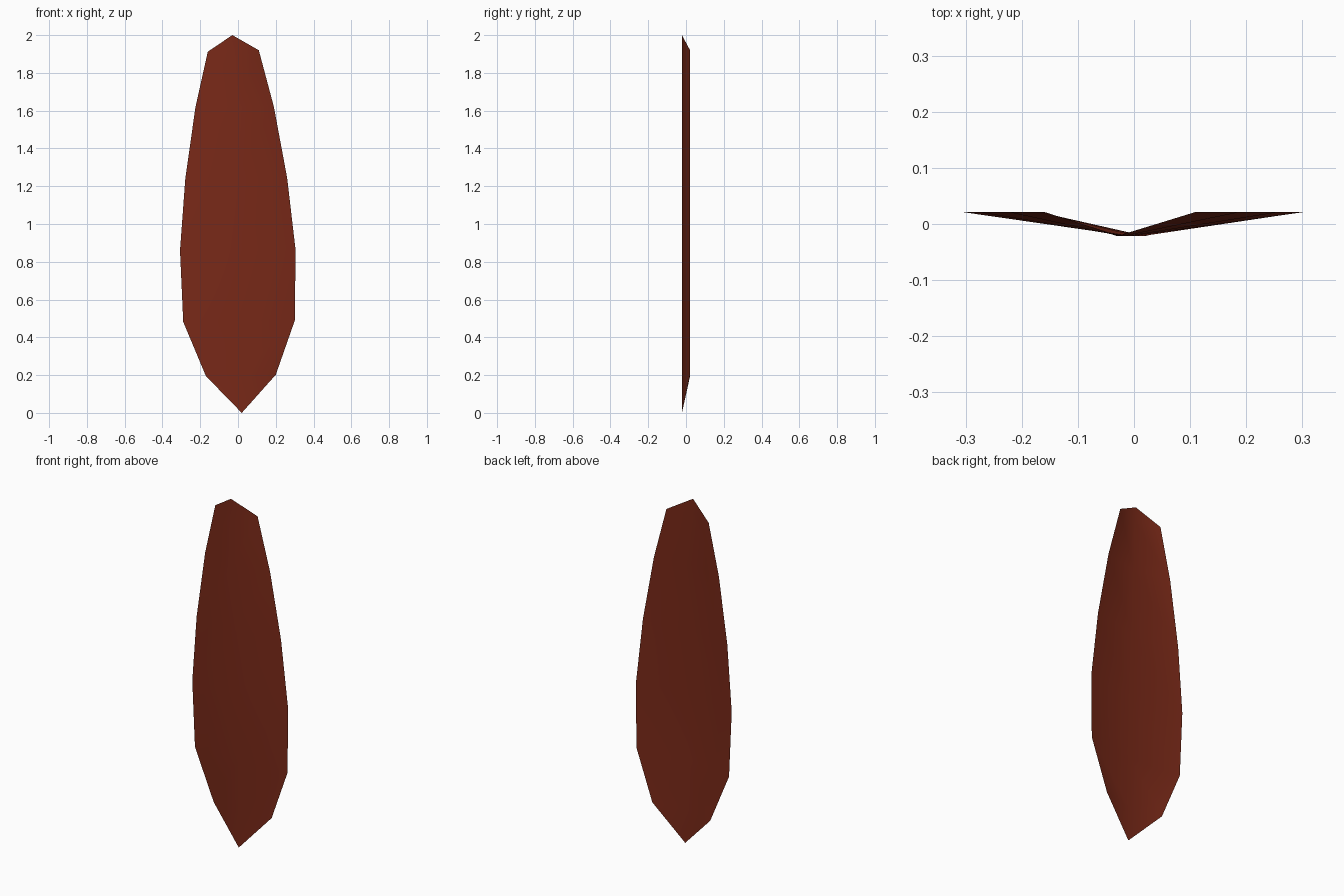
import bpy, bmesh

if "Cube" in bpy.data.objects:
    bpy.data.objects.remove(bpy.data.objects["Cube"])

# Rows from base to tip: left edge x, z, then right edge x, z
ROWS = [(-0.17, 0.195, 0.20, 0.202),
        (-0.29, 0.482, 0.302, 0.493),
        (-0.307, 0.86, 0.304, 0.87),
        (-0.279, 1.24, 0.26, 1.245),
        (-0.225, 1.62, 0.19, 1.62),
        (-0.16, 1.912, 0.11, 1.92)]
FOLD = 0.0215  # midrib sits forward, edges sit back

bm = bmesh.new()
base = bm.verts.new((0.02, -FOLD, 0.0))
tip = bm.verts.new((-0.03, -FOLD, 2.0))

# Left edge, midrib and right edge columns
left, mid, right = [], [], []
for xl, zl, xr, zr in ROWS:
    left.append(bm.verts.new((xl, FOLD, zl)))
    mid.append(bm.verts.new(((xl + xr) / 2, -FOLD, (zl + zr) / 2)))
    right.append(bm.verts.new((xr, FOLD, zr)))

# Two halves of the blade, meeting at the midrib
for a, b in ((left, mid), (mid, right)):
    bm.faces.new((base, b[0], a[0]))
    for i in range(len(ROWS) - 1):
        bm.faces.new((a[i], b[i], b[i + 1], a[i + 1]))
    bm.faces.new((a[-1], b[-1], tip))

for f in bm.faces:
    f.smooth = True

mesh = bpy.data.meshes.new("leaf_blade")
bm.to_mesh(mesh)
bm.free()
leaf = bpy.data.objects.new("leaf_blade", mesh)
bpy.context.collection.objects.link(leaf)

# Russet colour
mat = bpy.data.materials.new("russet")
mat.diffuse_color = (0.19, 0.022, 0.009, 1)
mat.use_nodes = True
mat.node_tree.nodes["Principled BSDF"].inputs["Base Color"].default_value = mat.diffuse_color
mesh.materials.append(mat)
